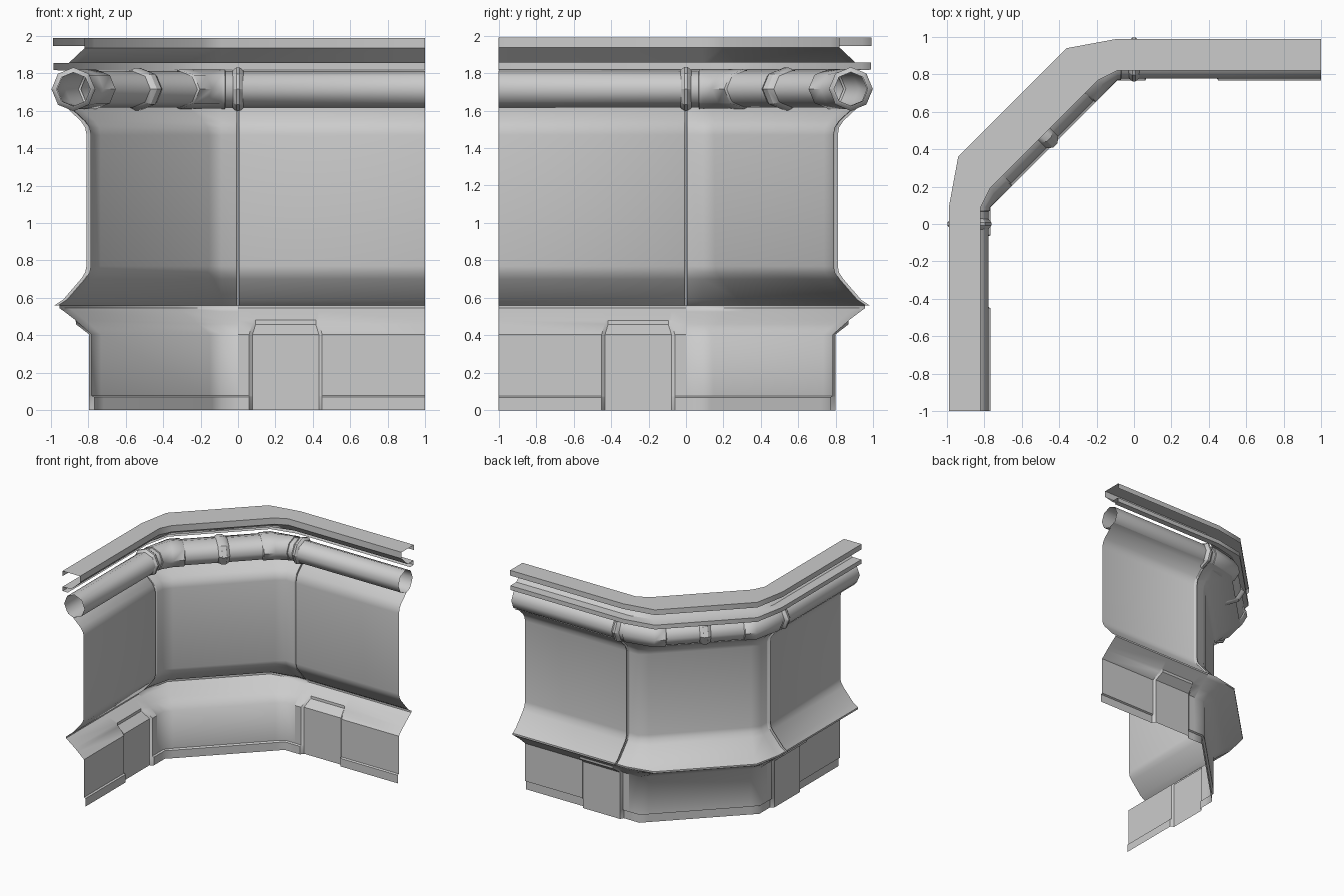
import bpy, math

if "Cube" in bpy.data.objects:
    bpy.data.objects.remove(bpy.data.objects["Cube"])

# ---- plan helpers: a profile point is (d, z), d = depth from the room centre ----
def straight(x):
    return lambda d: (x, d)

def diag(t):                      # chamfered corner, t = shift along the diagonal from its middle
    return lambda d: (0.34 - d + t, d - 0.34 + t)

def mirrored(f):                  # reflect across the corner's symmetry plane
    def g(d):
        x, y = f(d)
        return (-y, -x)
    return g

def flip(secs):
    return [(mirrored(f), p) for f, p in reversed(secs)]

def sweep(name, secs, closed=False, angle=45):
    """Skin a list of (plan function, profile) sections."""
    verts, faces = [], []
    n = len(secs[0][1])
    for f, prof in secs:
        for pt in prof:
            d, z, dx = (*pt, 0)[:3]
            x, y = f(d)
            verts.append((x + dx, y, z))
    if name.endswith("_left"):    # keep mirrored side shifts on the correct axis
        verts = []
        for f, prof in secs:
            for pt in prof:
                d, z, dx = (*pt, 0)[:3]
                x, y = f(d)
                verts.append((x, y - dx, z))
    for i in range(len(secs) - 1):
        for j in range(n if closed else n - 1):
            k = (j + 1) % n
            faces.append((i * n + j, i * n + k, i * n + n + k, i * n + n + j))
    me = bpy.data.meshes.new(name)
    me.from_pydata(verts, [], faces)
    me.update()
    ob = bpy.data.objects.new(name, me)
    bpy.context.collection.objects.link(ob)
    bpy.ops.object.select_all(action='DESELECT')
    ob.select_set(True)
    bpy.context.view_layer.objects.active = ob
    bpy.ops.object.shade_smooth_by_angle(angle=math.radians(angle))
    return ob

def corner_half(prof):            # bend from straight wall into the diagonal
    return [(straight(-0.09), prof), (diag(0.29), prof)]

# ---- top cap moulding ----
cap = [(.99, 1.945), (.99, 1.99), (.82, 1.99), (.82, 1.935), (.905, 1.855),
       (.987, 1.855), (.987, 1.818), (.94, 1.815)]
half = [(straight(1), cap)] + corner_half(cap)
sweep("top_cap", half + flip(half), angle=40)

# ---- upper wall panels with turned-back seam edges ----
wall = [(.955, .56), (.91, .59), (.815, .70), (.792, .735), (.785, .77), (.785, 1.47),
        (.792, 1.51), (.815, 1.545), (.89, 1.615), (.94, 1.635)]

def back(o):
    return [(d + o, z) for d, z in wall]

side = [(straight(1), wall), (straight(.012), wall), (straight(.005), back(.005)),
        (straight(.004), back(.025))]
sweep("wall_panel_back", side, angle=55)
sweep("wall_panel_side", flip(side), angle=55)
half = [(straight(-.004), back(.025)), (straight(-.005), back(.005)),
        (straight(-.012), wall)] + corner_half(wall)
sweep("wall_panel_corner", half + flip(half), angle=55)

# ---- base with skirting, ledge and recessed plates ----
base = [(.768, 0), (.768, .07), (.782, .077), (.782, .405), (.844, .46),
        (.868, .48), (.93, .527), (.955, .545), (.955, .56)]
recess = [(.797, 0), (.797, .07), (.797, .077), (.797, .405), (.866, .458)] + base[5:]

def narrowed(prof, dx):           # pull the top of the plate outline inward
    return [(d, z, dx if .45 < z < .5 else 0) for d, z in prof]

right = [(straight(1), base), (straight(.45), narrowed(base, -.016)),
         (straight(.432), narrowed(recess, -.016)), (straight(.078), narrowed(recess, .016)),
         (straight(.06), narrowed(base, .016)), (straight(0), base)]
sweep("base_right", right, angle=35)
sweep("base_left", flip(right), angle=35)
half = [(straight(0), base)] + corner_half(base)
sweep("base_corner", half + flip(half), angle=55)

# ---- pipe rail, elbows and rings ----
def tube(r, c=.875):
    return [(min(c + r * math.cos(a), .997), 1.715 + r * math.sin(a))
            for a in (k * math.pi / 4 for k in range(8))]

pipe = tube(.098)
half = [(straight(1), pipe)] + corner_half(pipe)
sweep("pipe", half + flip(half), True, 50)

elbow = [(straight(-.065), tube(.09)), (straight(-.07), tube(.106)),
         (straight(-.09), tube(.106)), (diag(.29), tube(.106)),
         (diag(.225), tube(.106)), (diag(.215), tube(.09))]
sweep("elbow_right", elbow, True, 50)
ring = [(straight(x), tube(r, .88)) for x, r in
        ((-.036, .09), (-.03, .1), (-.009, .117), (.009, .117), (.03, .1), (.036, .09))]
sweep("seam_ring_back", ring, True, 30)
sweep("seam_ring_side", flip(ring), True, 30)
# the mirrored elbow carries no side shifts, so it can be swept directly
sweep("elbow_side", flip(elbow), True, 50)
mid = [(diag(t), tube(r)) for t, r in
       ((-.036, .09), (-.03, .1), (-.012, .114), (.012, .114), (.03, .1), (.036, .09))]
sweep("middle_ring", mid, True, 30)
